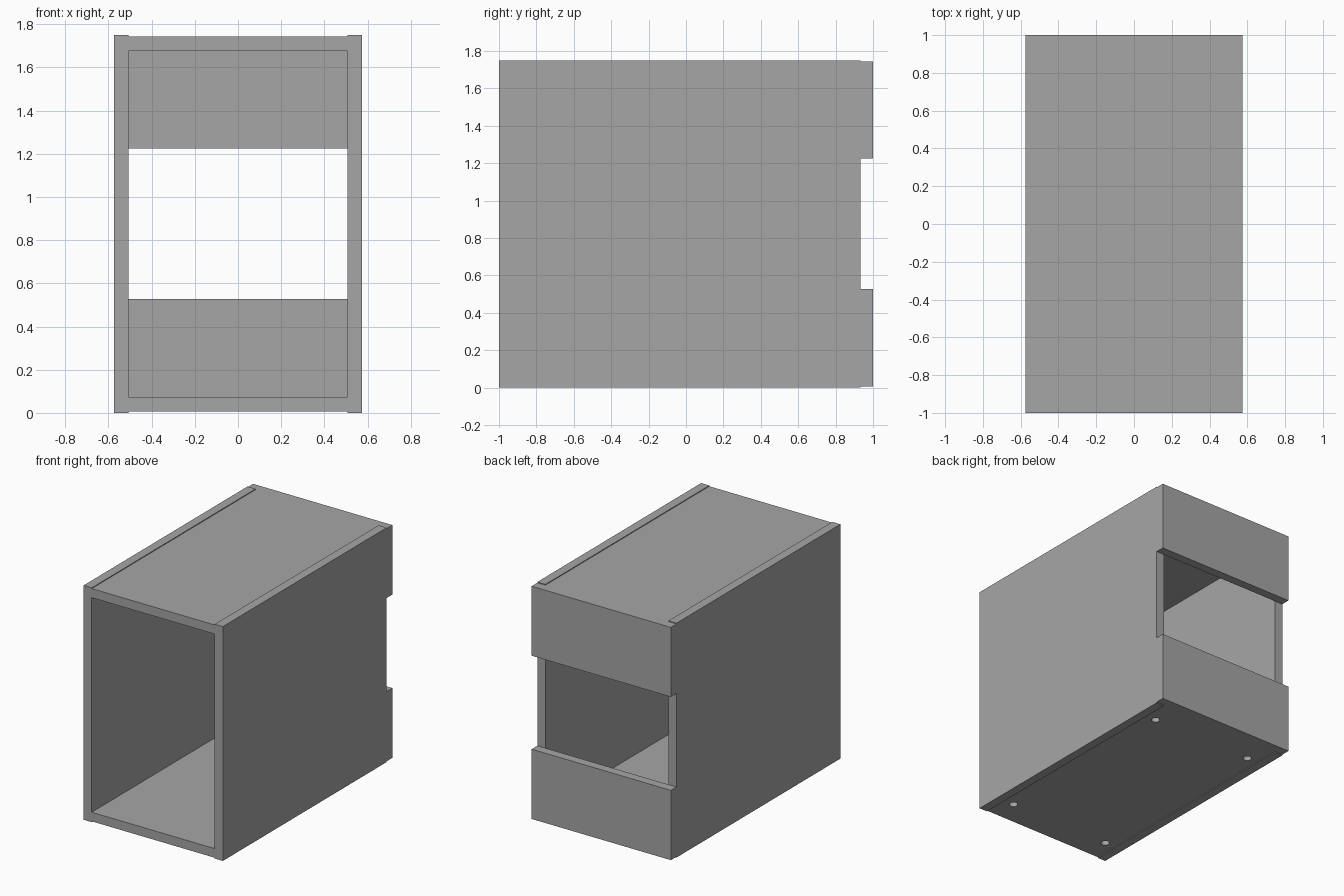
import bpy
import bmesh
from mathutils import Matrix, Vector

cube = bpy.data.objects.get("Cube")
if cube:
    bpy.data.objects.remove(cube, do_unlink=True)

# Single grey board material
GREY = (0.38, 0.38, 0.38, 1.0)
grey = bpy.data.materials.new("board_grey")
grey.use_nodes = True
grey.diffuse_color = GREY
grey.node_tree.nodes["Principled BSDF"].inputs["Base Color"].default_value = GREY

# Main dimensions
HALF_W, INNER_W = 0.575, 0.508
FRONT, REAR, BACK = -1.0, 0.933, 1.0
HEIGHT, STEP, BOARD = 1.75, 0.006, 0.068
OPEN_LOW, OPEN_HIGH = 0.527, 1.225


def make_object(name, bm):
    mesh = bpy.data.meshes.new(name)
    bm.to_mesh(mesh)
    bm.free()
    mesh.materials.append(grey)
    obj = bpy.data.objects.new(name, mesh)
    bpy.context.collection.objects.link(obj)
    return obj


def board(name, low, high):
    low, high = Vector(low), Vector(high)
    bm = bmesh.new()
    place = Matrix.Translation((low + high) / 2) @ Matrix.Diagonal((*(high - low), 1))
    bmesh.ops.create_cube(bm, size=1, matrix=place)
    return make_object(name, bm)


# Side boards, slightly proud of the top and bottom
board("right_side", (-HALF_W, FRONT, 0), (-INNER_W, REAR, HEIGHT))
board("left_side", (INNER_W, FRONT, 0), (HALF_W, REAR, HEIGHT))

# Top and bottom boards between the sides
top = HEIGHT - STEP
board("top_board", (-INNER_W, FRONT, top - BOARD), (INNER_W, REAR, top))
bottom = board("bottom_board", (-INNER_W, FRONT, STEP), (INNER_W, REAR, STEP + BOARD))

# Back rails above and below the opening
board("lower_back_rail", (-HALF_W, REAR, STEP), (HALF_W, BACK, OPEN_LOW))
board("upper_back_rail", (-HALF_W, REAR, OPEN_HIGH), (HALF_W, BACK, top))

# Four blind sockets drilled into the underside
bm = bmesh.new()
for x in (-0.42, 0.42):
    for y in (-0.815, 0.735):
        bmesh.ops.create_cone(bm, cap_ends=True, segments=24, radius1=0.03,
                              radius2=0.03, depth=0.1,
                              matrix=Matrix.Translation((x, y, STEP)))
drill = make_object("socket_cutter", bm)
drill.hide_render = True
cut = bottom.modifiers.new("sockets", "BOOLEAN")
cut.operation = "DIFFERENCE"
cut.solver = "EXACT"
cut.object = drill
bpy.context.view_layer.objects.active = bottom
bpy.ops.object.modifier_apply(modifier=cut.name)
bpy.data.objects.remove(drill, do_unlink=True)
